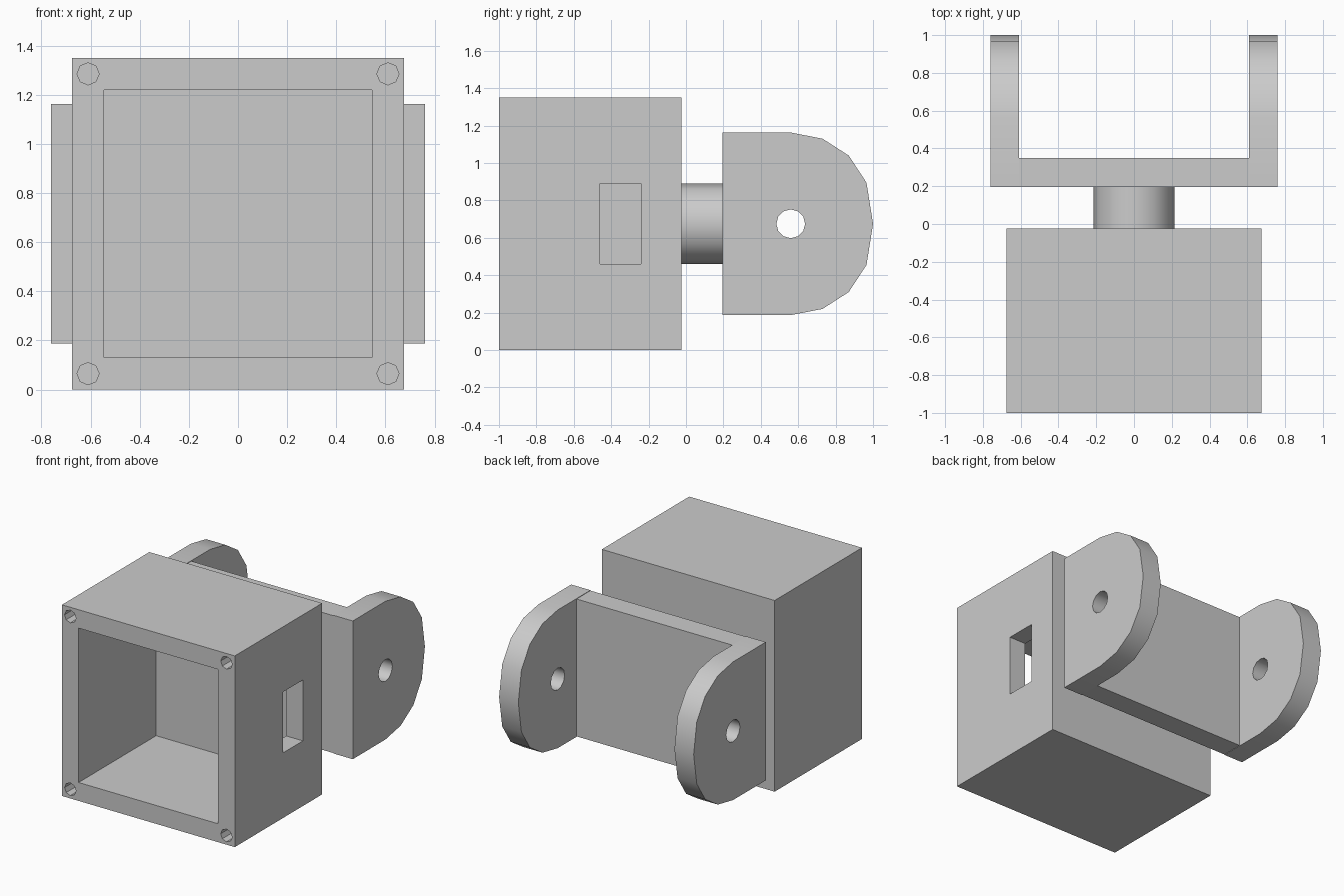
import bpy
import bmesh
import math
from mathutils import Matrix, Vector

cube = bpy.data.objects.get("Cube")
if cube:
    bpy.data.objects.remove(cube, do_unlink=True)

grey = bpy.data.materials.new("plain grey")
grey.use_nodes = True
colour = (0.6, 0.6, 0.6, 1)
grey.diffuse_color = colour
grey.node_tree.nodes["Principled BSDF"].inputs["Base Color"].default_value = colour

MID = 0.675  # height of the shaft and pivot axis


def finish(name, bm):
    bmesh.ops.recalc_face_normals(bm, faces=bm.faces)
    mesh = bpy.data.meshes.new(name)
    bm.to_mesh(mesh)
    bm.free()
    mesh.materials.append(grey)
    obj = bpy.data.objects.new(name, mesh)
    bpy.context.collection.objects.link(obj)
    return obj


def box(name, low, high):
    low, high = Vector(low), Vector(high)
    bm = bmesh.new()
    matrix = Matrix.Translation((low + high) / 2) @ Matrix.Diagonal((high - low).to_4d())
    bmesh.ops.create_cube(bm, size=1, matrix=matrix)
    return finish(name, bm)


def cylinder(name, centre, radius, depth, axis, sides):
    turn = Matrix.Rotation(math.pi / 2, 4, "X" if axis == "Y" else "Y")
    bm = bmesh.new()
    bmesh.ops.create_cone(bm, cap_ends=True, segments=sides, radius1=radius,
                          radius2=radius, depth=depth,
                          matrix=Matrix.Translation(centre) @ turn)
    return finish(name, bm)


def extrude_profile(name, points, direction):
    bm = bmesh.new()
    face = bm.faces.new([bm.verts.new(p) for p in points])
    result = bmesh.ops.extrude_face_region(bm, geom=[face], use_keep_orig=True)
    verts = [v for v in result["geom"] if isinstance(v, bmesh.types.BMVert)]
    bmesh.ops.translate(bm, verts=verts, vec=direction)
    return finish(name, bm)


def activate(obj):
    bpy.ops.object.select_all(action="DESELECT")
    obj.select_set(True)
    bpy.context.view_layer.objects.active = obj


def combine(obj, other, operation="DIFFERENCE"):
    activate(obj)
    mod = obj.modifiers.new("join or cut", "BOOLEAN")
    mod.operation = operation
    mod.solver = "EXACT"
    mod.object = other
    bpy.ops.object.modifier_apply(modifier=mod.name)
    bpy.data.objects.remove(other, do_unlink=True)


def smooth(obj, degrees):
    activate(obj)
    bpy.ops.object.shade_smooth_by_angle(angle=math.radians(degrees))


# Housing: hollow box open at the front, with one side window
housing = box("housing", (-0.675, -1, 0), (0.675, -0.025, 1.35))
combine(housing, box("cavity", (-0.545, -1.1, 0.13), (0.545, -0.135, 1.22)))
combine(housing, box("window", (0.5, -0.46, 0.46), (0.7, -0.24, 0.89)))

# Screw holes in the front corners
for x in (-0.61, 0.61):
    for z in (0.065, 1.285):
        combine(housing, cylinder("screw_hole", (x, -0.95, z), 0.045, 0.7, "Y", 8))

# Shaft between housing and bracket
shaft = cylinder("shaft", (0, 0.085, MID), 0.215, 0.22, "Y", 12)
smooth(shaft, 35)

# U-shaped bracket: cross plate with two rounded arms
bracket = box("bracket", (-0.61, 0.195, 0.19), (0.61, 0.35, 1.16))
upper = [(0.195, 0.488), (0.56, 0.488), (0.73, 0.455), (0.87, 0.365), (0.965, 0.22)]
outline = upper + [(1.0, 0)] + [(y, -z) for y, z in reversed(upper)]
for side, name in ((1, "left_arm"), (-1, "right_arm")):
    arm = extrude_profile(name, [(side * 0.61, y, MID + z) for y, z in outline],
                          (side * 0.15, 0, 0))
    combine(arm, cylinder("pivot_hole", (side * 0.685, 0.56, MID), 0.077, 0.4, "X", 12))
    smooth(arm, 35)
